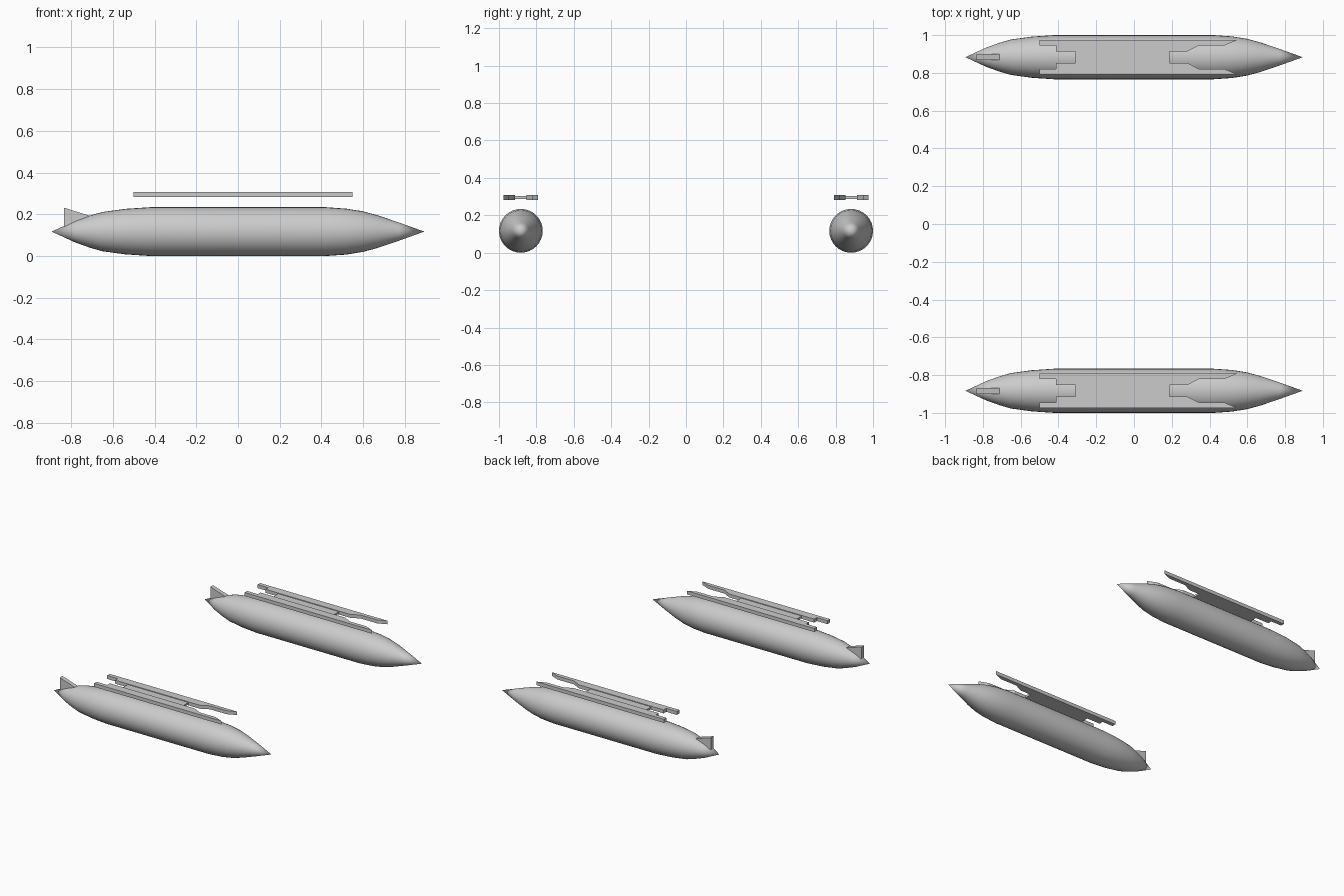
import bpy, bmesh
from math import cos, sin, pi

if "Cube" in bpy.data.objects:
    bpy.data.objects.remove(bpy.data.objects["Cube"])

R, CY = 0.117, 0.883   # body radius, sideways offset
SIDES = 32


def finish(bm, name, smooth=False):
    bmesh.ops.recalc_face_normals(bm, faces=bm.faces)
    me = bpy.data.meshes.new(name)
    bm.to_mesh(me)
    bm.free()
    ob = bpy.data.objects.new(name, me)
    bpy.context.collection.objects.link(ob)
    if smooth:
        bpy.ops.object.select_all(action='DESELECT')
        ob.select_set(True)
        bpy.context.view_layer.objects.active = ob
        bpy.ops.object.shade_smooth_by_angle(angle=0.6)
    return ob


def prism(name, outline, depth):
    """Extrude a closed outline of 3D points along a vector."""
    bm = bmesh.new()
    face = bm.faces.new([bm.verts.new(p) for p in outline])
    ext = bmesh.ops.extrude_face_region(bm, geom=[face])
    new = [v for v in ext['geom'] if isinstance(v, bmesh.types.BMVert)]
    bmesh.ops.translate(bm, verts=new, vec=depth)
    return finish(bm, name)


def body(name, cy):
    """Spindle body lathed around the x axis, pointed at both ends."""
    profile = [(-0.78, .052), (-0.71, .077), (-0.65, .094), (-0.54, .109), (-0.42, R),
               (0.42, R), (0.52, .110), (0.60, .097), (0.67, .078), (0.77, .044)]
    bm = bmesh.new()
    rings = [[bm.verts.new((x, cy + r * cos(2 * pi * i / SIDES), R + r * sin(2 * pi * i / SIDES)))
              for i in range(SIDES)] for x, r in profile]
    tail, nose = bm.verts.new((-0.893, cy, R)), bm.verts.new((0.893, cy, R))
    for i in range(SIDES):
        j = (i + 1) % SIDES
        for a, b in zip(rings, rings[1:]):
            bm.faces.new((a[i], a[j], b[j], b[i]))
        bm.faces.new((tail, rings[0][j], rings[0][i]))
        bm.faces.new((nose, rings[-1][i], rings[-1][j]))
    return finish(bm, name, True)


# half outline of the pylon mount seen from above (x, distance from centre line)
RAIL = [(-0.50, .0915), (-0.50, .062), (-0.413, .062), (-0.413, .031), (0.283, .031),
        (0.346, .063), (0.48, .063), (0.548, .0915)]
# triangular tail fin seen from the side (x, z)
FIN = [(-0.835, .14), (-0.835, .232), (-0.712, .193), (-0.712, .17)]

for label, cy in (("left", CY), ("right", -CY)):
    body(label + "_tank_body", cy)
    prism(label + "_tail_fin", [(x, cy - .016, z) for x, z in FIN], (0, .032, 0))
    # paired rails floating above the body
    for side, s in (("outer", 1), ("inner", -1)):
        prism(f"{label}_{side}_rail", [(x, cy + s * w, .282) for x, w in RAIL], (0, 0, .026))
    # thinner web joining the rails
    prism(label + "_rail_web", [(x, cy + y, .287) for x, y in
          ((-0.31, -.031), (0.188, -.031), (0.188, .031), (-0.31, .031))], (0, 0, .016))
